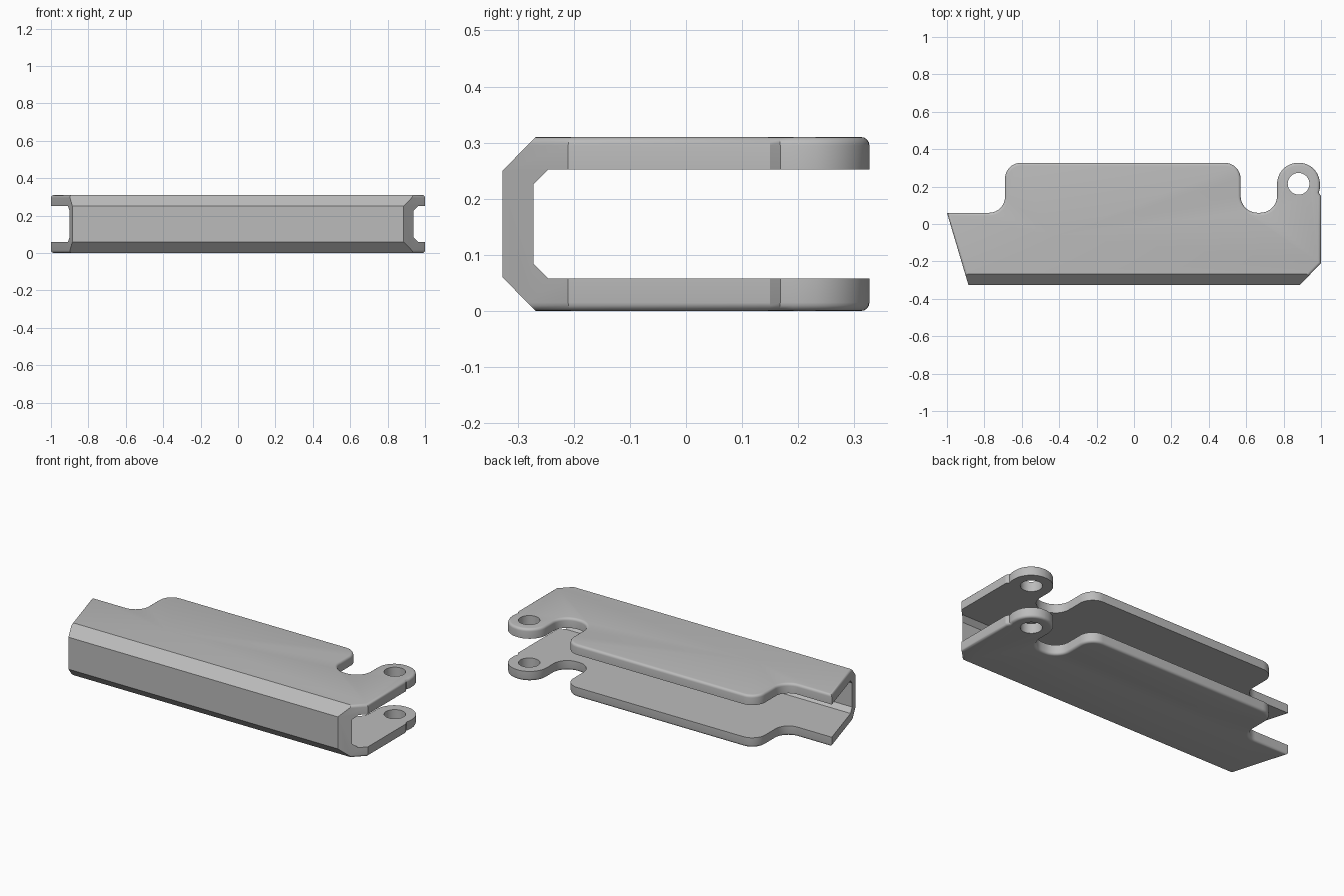
import bpy, bmesh, math
from mathutils import Vector, Matrix

if "Cube" in bpy.data.objects:
    bpy.data.objects.remove(bpy.data.objects["Cube"])

HEIGHT = 0.31
EDGE = 0.015

grey = bpy.data.materials.new("plain grey")
grey.use_nodes = True
colour = (0.5, 0.5, 0.5, 1)
grey.diffuse_color = colour
grey.node_tree.nodes["Principled BSDF"].inputs["Base Color"].default_value = colour


def rounded(corners, steps=10):
    """Replace each (x, y, radius) corner by a tangent arc."""
    out = []
    for i, (x, y, r) in enumerate(corners):
        p = Vector((x, y))
        if r == 0:
            out.append(p)
            continue
        a = (Vector(corners[i - 1][:2]) - p).normalized()
        b = (Vector(corners[(i + 1) % len(corners)][:2]) - p).normalized()
        half = a.angle(b) / 2
        centre = p + (a + b).normalized() * (r / math.sin(half))
        start = p + a * (r / math.tan(half)) - centre
        sweep = math.pi - 2 * half
        turn = 1 if a.x * b.y - a.y * b.x < 0 else -1
        for k in range(steps + 1):
            out.append(centre + Matrix.Rotation(turn * sweep * k / steps, 2) @ start)
    return out


def prism(name, points, low, high, along_x=False, edge=0):
    """Extrude a 2D outline along z or x, optionally rounding its end rims."""
    bm = bmesh.new()
    place = (lambda p: (low, p[0], p[1])) if along_x else (lambda p: (p[0], p[1], low))
    face = bm.faces.new([bm.verts.new(place(p)) for p in points])
    ext = bmesh.ops.extrude_face_region(bm, geom=[face])
    top = [v for v in ext["geom"] if isinstance(v, bmesh.types.BMVert)]
    step = Vector((high - low, 0, 0)) if along_x else Vector((0, 0, high - low))
    bmesh.ops.translate(bm, verts=top, vec=step)
    bmesh.ops.recalc_face_normals(bm, faces=bm.faces[:])
    if edge:
        rims = [e for e in bm.edges if abs(e.verts[0].co.z - e.verts[1].co.z) < 1e-5]
        bmesh.ops.bevel(bm, geom=rims, offset=edge, segments=4, profile=0.5,
                        affect='EDGES', clamp_overlap=False)
    mesh = bpy.data.meshes.new(name)
    bm.to_mesh(mesh)
    bm.free()
    obj = bpy.data.objects.new(name, mesh)
    bpy.context.collection.objects.link(obj)
    mesh.materials.append(grey)
    return obj


def combine(target, other, operation):
    mod = target.modifiers.new(operation.title(), 'BOOLEAN')
    mod.object = other
    mod.operation = operation
    mod.solver = 'EXACT'
    other.hide_render = True
    bpy.context.view_layer.objects.active = target
    bpy.ops.object.modifier_apply(modifier=mod.name)
    bpy.data.objects.remove(other)


# Plan outline: chamfered front, hinge eye, slot, long tab and low shoulder
plan = rounded([
    (-0.885, -0.327, 0), (0.885, -0.327, 0), (1, -0.21, 0),
    (1, 0.15, 0), (0.988, 0.168, 0), (0.994, 0.19, 0),
    (0.994, 0.327, 0.112), (0.765, 0.327, 0.112),
    (0.765, 0.06, 0.09), (0.57, 0.06, 0.09),
    (0.57, 0.327, 0.085), (-0.69, 0.327, 0.085),
    (-0.69, 0.06, 0.085), (-1, 0.06, 0)])
bracket = prism("channel_bracket", plan, 0, HEIGHT, edge=EDGE)

# Channel cross-section with bevelled spine corners, open at the back
lower = [(0.4, 0), (-0.268, 0), (-0.327, 0.06)]
inner = [(-0.272, 0.084), (-0.246, 0.058), (0.4, 0.058)]
flip = lambda pts: [(y, HEIGHT - z) for y, z in reversed(pts)]
section = lower + flip(lower) + flip(inner) + inner
channel = prism("channel_section", section, -1.1, 1.1, along_x=True)
combine(bracket, channel, 'INTERSECT')

# Pin hole through both hinge eyes
circle = [(0.88 + 0.058 * math.cos(a), 0.215 + 0.058 * math.sin(a))
          for a in (math.tau * k / 40 for k in range(40))]
combine(bracket, prism("pin_hole_cutter", circle, -0.1, 0.5), 'DIFFERENCE')

bpy.ops.object.select_all(action='DESELECT')
bracket.select_set(True)
bpy.context.view_layer.objects.active = bracket
bpy.ops.object.shade_smooth_by_angle(angle=math.radians(30))
